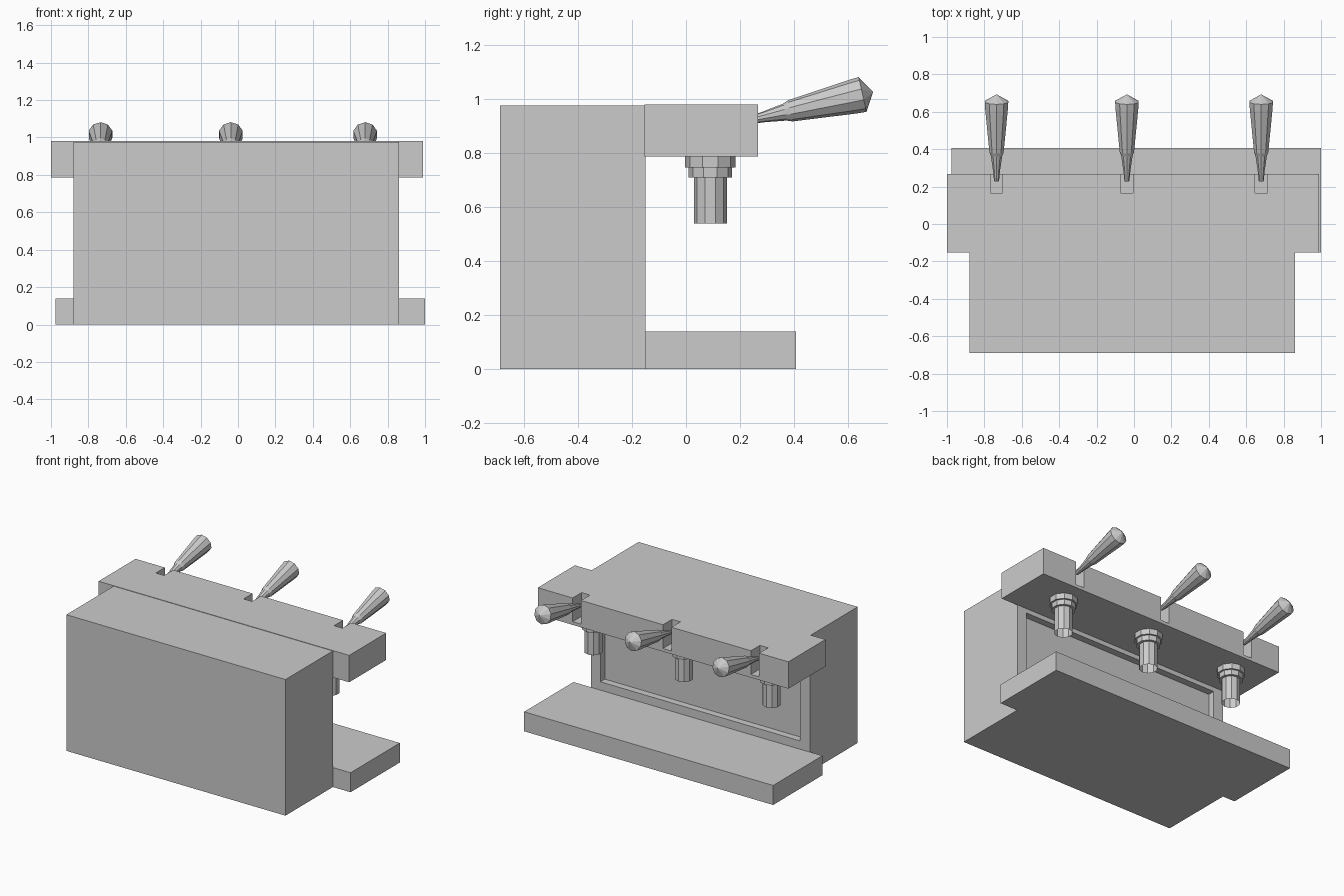
import bpy, bmesh
from math import cos, sin, pi, atan2
from mathutils import Matrix, Vector

if "Cube" in bpy.data.objects:
    bpy.data.objects.remove(bpy.data.objects["Cube"])


def finish(name, bm):
    bmesh.ops.recalc_face_normals(bm, faces=bm.faces)
    me = bpy.data.meshes.new(name)
    bm.to_mesh(me)
    bm.free()
    ob = bpy.data.objects.new(name, me)
    bpy.context.collection.objects.link(ob)
    return ob


def box(name, x, y, z):
    bm = bmesh.new()
    bmesh.ops.create_cube(bm, size=1)
    for v in bm.verts:
        v.co = [(a[0] + a[1]) / 2 + c * (a[1] - a[0]) for a, c in zip((x, y, z), v.co)]
    return finish(name, bm)


def cut(ob, cutter):
    mod = ob.modifiers.new("cut", 'BOOLEAN')
    mod.operation = 'DIFFERENCE'
    mod.solver = 'EXACT'
    mod.object = cutter
    bpy.context.view_layer.objects.active = ob
    bpy.ops.object.modifier_apply(modifier=mod.name)
    bpy.data.objects.remove(cutter)


def lathe(name, profile, sides, matrix, cap_end=False):
    """Rings of (radius, height) around local z, placed by matrix."""
    bm = bmesh.new()
    rings = []
    for r, h in profile:
        rings.append([bm.verts.new(matrix @ Vector((r * cos(2 * pi * (i + .5) / sides),
                                                    r * sin(2 * pi * (i + .5) / sides), h)))
                      for i in range(sides)])
    for a, b in zip(rings, rings[1:]):
        for i in range(sides):
            j = (i + 1) % sides
            bm.faces.new((a[i], a[j], b[j], b[i]))
    if cap_end:
        tip = bm.verts.new(matrix @ Vector((0, 0, cap_end)))
        for i in range(sides):
            bm.faces.new((rings[-1][i], rings[-1][(i + 1) % sides], tip))
    return finish(name, bm)


# Main housing with a recessed panel on the working side
body = box("body", (-.88, .86), (-.69, -.15), (0, .977))
cut(body, box("recess_cutter", (-.80, .785), (-.20, 0), (.20, .755)))

# Drip tray and overhanging top bar
box("drip_tray", (-.977, 1), (-.152, .407), (0, .14))
bar = box("top_bar", (-1, .99), (-.153, .267), (.787, .98))

head_profile = [(.093, 0), (.093, -.04), (.08, -.04), (.08, -.077),
                (.061, -.077), (.061, -.247)]
handle_profile = [(.014, 0), (.020, .06), (.032, .14), (.040, .16),
                  (.053, .29), (.064, .40), (.066, .435)]

# Handle axis leans up and away from the bar
start, end = Vector((0, .23, .921)), Vector((0, .652, 1.017))
tilt = atan2(end.y - start.y, end.z - start.z)

for n, x in enumerate((-.735, -.038, .68)):
    # Slot in the bar, handle and stepped open brew head
    cut(bar, box("slot_cutter", (x - .033, x + .033), (.165, .4), (.81, 1.1)))
    lathe(f"handle_{n + 1}", handle_profile, 10,
          Matrix.Translation((x, start.y, start.z)) @ Matrix.Rotation(-tilt, 4, 'X'), .475)
    lathe(f"brew_head_{n + 1}", head_profile, 10,
          Matrix.Translation((x - .008, .09, .787)))
